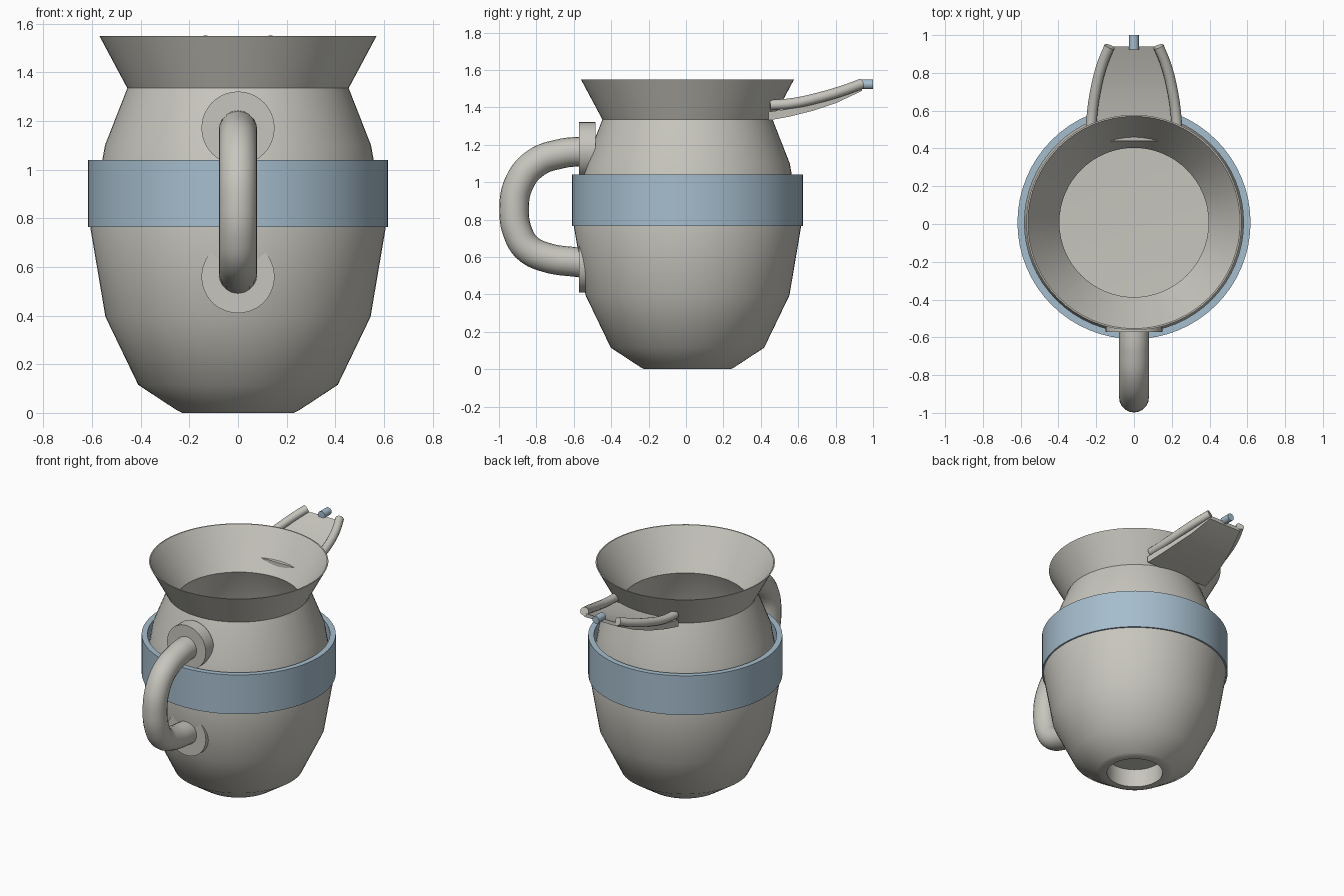
import bpy, bmesh, math
from mathutils import Matrix, Vector

old = bpy.data.objects.get("Cube")
if old:
    bpy.data.objects.remove(old, do_unlink=True)

CY = 0.008  # the vessel axis sits slightly behind the origin


def material(name, rgb):
    m = bpy.data.materials.new(name)
    m.use_nodes = True
    m.diffuse_color = (*rgb, 1)
    bsdf = next(n for n in m.node_tree.nodes if n.type == 'BSDF_PRINCIPLED')
    bsdf.inputs["Base Color"].default_value = (*rgb, 1)
    return m


GREY = material("warm_grey", (0.57, 0.56, 0.51))
BLUE = material("dusty_blue", (0.38, 0.51, 0.61))


def smooth(ob, angle):
    bpy.ops.object.select_all(action='DESELECT')
    ob.select_set(True)
    bpy.context.view_layer.objects.active = ob
    bpy.ops.object.shade_smooth_by_angle(angle=math.radians(angle))


def finish(name, bm, mat, angle=35):
    bmesh.ops.recalc_face_normals(bm, faces=bm.faces)
    me = bpy.data.meshes.new(name)
    bm.to_mesh(me)
    bm.free()
    me.materials.append(mat)
    ob = bpy.data.objects.new(name, me)
    bpy.context.collection.objects.link(ob)
    smooth(ob, angle)
    return ob


def lathe(name, profile, mat, closed=False, steps=64):
    """Spin an (r, z) profile around the vessel axis."""
    bm = bmesh.new()
    vs = [bm.verts.new((r, CY, z)) for r, z in profile]
    es = [bm.edges.new(p) for p in zip(vs, vs[1:])]
    if closed:
        es.append(bm.edges.new((vs[-1], vs[0])))
    bmesh.ops.spin(bm, geom=vs + es, cent=(0, CY, 0), axis=(0, 0, 1),
                   angle=2 * math.pi, steps=steps, use_merge=True)
    bmesh.ops.remove_doubles(bm, verts=bm.verts, dist=1e-5)
    return finish(name, bm, mat)


def cylinder_y(name, z, radius, y0, y1, mat, steps=48):
    """Cylinder lying along y at x = 0."""
    bm = bmesh.new()
    bmesh.ops.create_cone(
        bm, cap_ends=True, segments=steps, radius1=radius, radius2=radius, depth=y1 - y0,
        matrix=Matrix.Translation((0, (y0 + y1) / 2, z)) @ Matrix.Rotation(math.pi / 2, 4, 'X'))
    return finish(name, bm, mat)


def tube(name, points, radius, mat, resolution=6):
    """Round capped tube following a smooth path."""
    cu = bpy.data.curves.new(name, 'CURVE')
    cu.dimensions = '3D'
    cu.bevel_depth = radius
    cu.bevel_resolution = resolution
    cu.resolution_u = 8
    cu.use_fill_caps = True
    sp = cu.splines.new('BEZIER')
    sp.bezier_points.add(len(points) - 1)
    for bp, p in zip(sp.bezier_points, points):
        bp.co = Vector(p)
        bp.handle_left_type = bp.handle_right_type = 'AUTO'
    ob = bpy.data.objects.new(name, cu)
    bpy.context.collection.objects.link(ob)
    cu.materials.append(mat)
    bpy.ops.object.select_all(action='DESELECT')
    ob.select_set(True)
    bpy.context.view_layer.objects.active = ob
    bpy.ops.object.convert(target='MESH')
    smooth(bpy.context.view_layer.objects.active, 40)


# Vessel: recessed foot, belly, neck, flared rim, then back down the inside
lathe("vessel_body", [
    (0, 0.13), (0.185, 0.13), (0.185, 0), (0.23, 0), (0.25, 0.01),
    (0.41, 0.115), (0.545, 0.395), (0.607, 0.76), (0.547, 1.10), (0.455, 1.335),
    (0.57, 1.55), (0.562, 1.55), (0.395, 1.29),
    (0.49, 1.08), (0.55, 0.76), (0.49, 0.42), (0.40, 0.17), (0, 0.16)], GREY)

# Band around the belly
lathe("belly_band", [(0.58, 0.765), (0.617, 0.765), (0.617, 1.04), (0.58, 1.04)],
      BLUE, closed=True)

# Handle and its two mounting discs
tube("handle", [(0, y, z) for y, z in [
    (-0.50, 1.163), (-0.58, 1.163), (-0.67, 1.152), (-0.80, 1.105), (-0.89, 1.0),
    (-0.919, 0.85), (-0.895, 0.72), (-0.845, 0.645), (-0.745, 0.597),
    (-0.58, 0.572), (-0.53, 0.566)]], 0.079, GREY, 8)
cylinder_y("upper_handle_disc", 1.171, 0.15, -0.571, -0.483, GREY)
cylinder_y("lower_handle_disc", 0.56, 0.15, -0.571, -0.53, GREY)

# Spout plate: rows of (y, half width, bottom z, top z)
bm = bmesh.new()
rows = []
for y, w, zb, zt in [(0.44, 0.25, 1.33, 1.376), (0.55, 0.232, 1.35, 1.392),
                     (0.68, 0.205, 1.382, 1.42), (0.80, 0.17, 1.422, 1.455),
                     (0.94, 0.13, 1.488, 1.513)]:
    rows.append([bm.verts.new(c) for c in
                 [(-w, y, zb), (w, y, zb), (w, y, zt), (-w, y, zt)]])
for a, b in zip(rows, rows[1:]):
    for i in range(4):
        j = (i + 1) % 4
        bm.faces.new((a[i], a[j], b[j], b[i]))
bm.faces.new(rows[0])
bm.faces.new(rows[-1])
finish("spout_plate", bm, GREY)

# Rails along both spout edges
for side, s in (("left", 1), ("right", -1)):
    tube(side + "_spout_rail", [(s * x, y, z) for x, y, z in [
        (0.230, 0.45, 1.412), (0.223, 0.57, 1.422), (0.203, 0.71, 1.452),
        (0.170, 0.84, 1.490), (0.130, 0.94, 1.526)]], 0.028, GREY, 4)

# Nozzle at the spout tip
cylinder_y("spout_nozzle", 1.523, 0.026, 0.925, 1.0, BLUE, 24)
